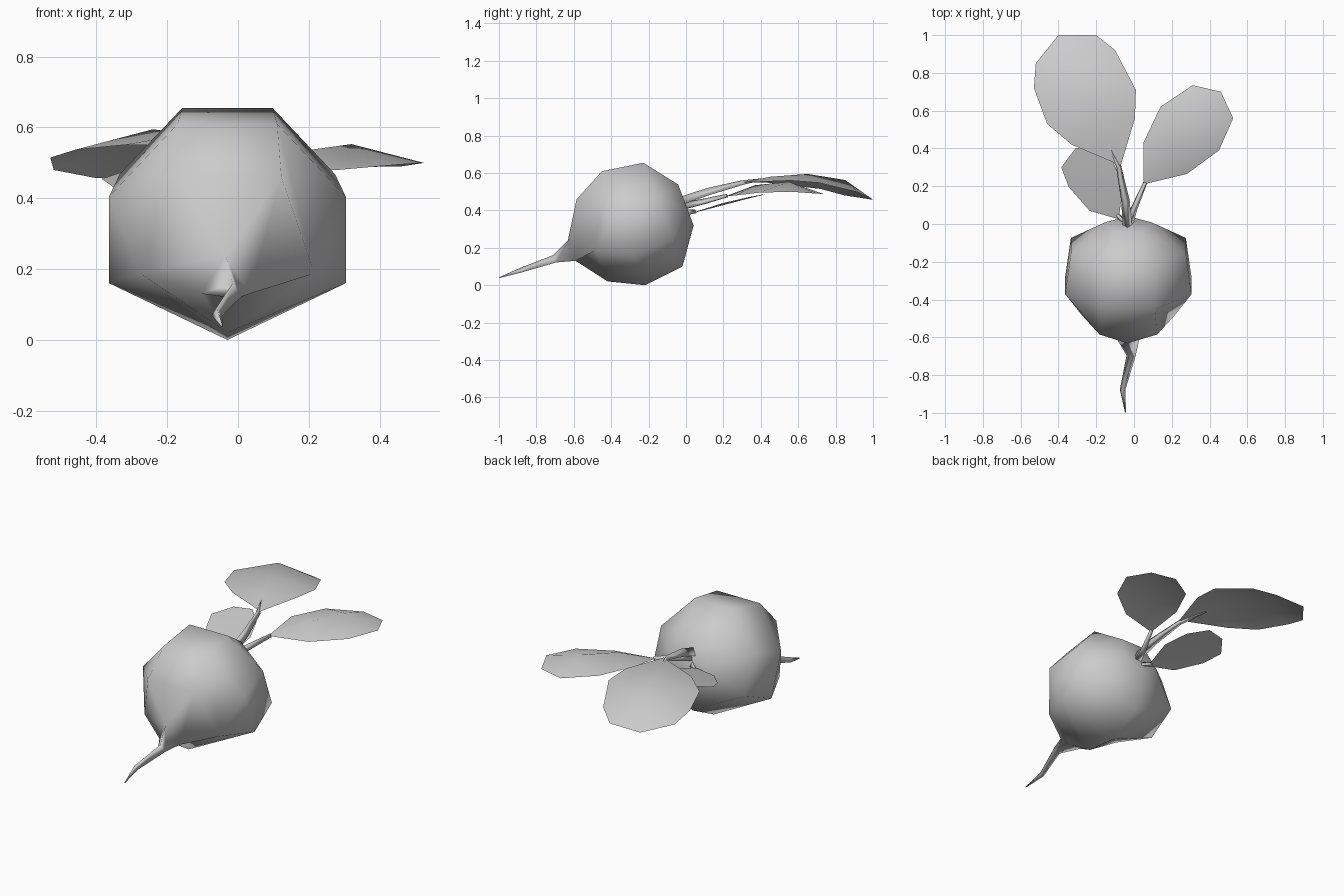
import bpy
import bmesh
import math
from mathutils import Vector

cube = bpy.data.objects.get("Cube")
if cube:
    bpy.data.objects.remove(cube, do_unlink=True)

grey = bpy.data.materials.new("plain grey")
grey.use_nodes = True
GREY = (0.6, 0.6, 0.6, 1)
grey.diffuse_color = GREY
grey.node_tree.nodes["Principled BSDF"].inputs["Base Color"].default_value = GREY


def finish(bm, name):
    mesh = bpy.data.meshes.new(name)
    bm.to_mesh(mesh)
    bm.free()
    mesh.materials.append(grey)
    for poly in mesh.polygons:
        poly.use_smooth = True
    obj = bpy.data.objects.new(name, mesh)
    bpy.context.collection.objects.link(obj)
    return obj


def loft(name, rings):
    """Skin a list of equal-length point rings, cap both ends, weld doubled points."""
    bm = bmesh.new()
    loops = [[bm.verts.new(p) for p in ring] for ring in rings]
    n = len(loops[0])
    for a, b in zip(loops, loops[1:]):
        for i in range(n):
            j = (i + 1) % n
            bm.faces.new((a[i], a[j], b[j], b[i]))
    for end in (loops[0], loops[-1]):
        centre = bm.verts.new(sum((v.co for v in end), Vector()) / n)
        for i in range(n):
            bm.faces.new((end[i], end[(i + 1) % n], centre))
    bmesh.ops.remove_doubles(bm, verts=bm.verts, dist=0.0002)
    bmesh.ops.recalc_face_normals(bm, faces=bm.faces)
    return finish(bm, name)


def stalk(name, path):
    """Three-sided tapering tube; path holds (x, y, z, radius)."""
    pts = [Vector(p[:3]) for p in path]
    rings = []
    for i, p in enumerate(pts):
        d = (pts[min(i + 1, len(pts) - 1)] - pts[max(i - 1, 0)]).normalized()
        side = d.cross(Vector((0, 0, 1))).normalized()
        up = side.cross(d)
        rings.append([p + path[i][3] * (side * math.sin(t) + up * math.cos(t))
                      for t in (0, math.tau / 3, 2 * math.tau / 3)])
    return loft(name, rings)


def leaf(name, spine, outline):
    """Thin blade: each rim point is joined to the nearest point of a raised spine."""
    bm = bmesh.new()
    mid = [bm.verts.new(p) for p in spine]
    rim = [bm.verts.new(p) for p in outline]
    near = [min(mid, key=lambda m: (m.co - r.co).length) for r in rim]
    for i in range(len(rim)):
        j = (i + 1) % len(rim)
        corners = [rim[i], rim[j], near[j]]
        if near[i] is not near[j]:
            corners.append(near[i])
        bm.faces.new(corners)
    bmesh.ops.recalc_face_normals(bm, faces=bm.faces)
    if sum(f.normal.z for f in bm.faces) < 0:
        bmesh.ops.reverse_faces(bm, faces=bm.faces)
    return finish(bm, name)


# Bulb and root tail: one skin along a tilted axis, seven sides thinning to five and three
def mirrored(half):
    return half + [(-x, u) for x, u in reversed(half[1:])]


tilt = math.radians(20.7)
up = Vector((0, -math.sin(tilt), math.cos(tilt)))
seven = mirrored([(0, -1), (0.975, -0.5), (0.975, 0.26), (0.41, 0.9)])
five = mirrored([(0, -1), (0.95, -0.31), (0.95, -0.31), (0.59, 0.81)])
three = mirrored([(0, -0.5), (0.87, -0.5), (0.87, -0.5), (0, 1)])
stations = [(three, -0.045, -0.998, 0.04, 0.003), (three, -0.06, -0.88, 0.077, 0.017),
            (three, -0.015, -0.70, 0.135, 0.028), (three, -0.035, -0.604, 0.167, 0.078),
            (five, -0.03, -0.511, 0.263, 0.259), (seven, -0.03, -0.34, 0.321, 0.343),
            (seven, -0.03, -0.129, 0.392, 0.312), (five, -0.03, -0.005, 0.441, 0.129)]
loft("bulb", [[Vector((cx + x * r, y, z)) + up * u * r for x, u in section]
              for section, cx, y, z, r in stations])

# Leaf stems
stalk("large_stem", [(-0.035, -0.01, 0.45, 0.028), (-0.045, 0.12, 0.495, 0.026),
                     (-0.08, 0.3, 0.545, 0.016), (-0.15, 0.45, 0.573, 0.003)])
stalk("left_stem", [(-0.03, -0.01, 0.42, 0.025), (0, 0.08, 0.44, 0.02),
                    (0.06, 0.22, 0.477, 0.012)])
stalk("small_stem", [(-0.03, -0.01, 0.385, 0.02), (-0.09, 0.05, 0.392, 0.012)])

# Leaf blades
leaf("large_leaf", [(-0.15, 0.45, 0.58), (-0.24, 0.65, 0.595), (-0.33, 0.85, 0.563)],
     [(-0.07, 0.31, 0.55), (0.005, 0.56, 0.56), (0.01, 0.71, 0.548),
      (-0.1, 0.92, 0.497), (-0.2, 1, 0.458), (-0.4, 1, 0.457), (-0.52, 0.85, 0.48),
      (-0.53, 0.72, 0.515), (-0.46, 0.53, 0.537), (-0.33, 0.42, 0.55)])
leaf("left_leaf", [(0.19, 0.37, 0.535), (0.32, 0.55, 0.553)],
     [(0.05, 0.21, 0.475), (0.28, 0.265, 0.48), (0.45, 0.39, 0.495),
      (0.525, 0.56, 0.5), (0.46, 0.7, 0.49), (0.31, 0.735, 0.488),
      (0.14, 0.62, 0.505), (0.05, 0.43, 0.507)])
leaf("small_leaf", [(-0.2, 0.23, 0.445)],
     [(-0.08, 0.025, 0.385), (-0.06, 0.2, 0.44), (-0.11, 0.33, 0.47),
      (-0.2, 0.42, 0.487), (-0.31, 0.4, 0.48), (-0.385, 0.3, 0.455),
      (-0.345, 0.195, 0.427), (-0.235, 0.07, 0.395)])
